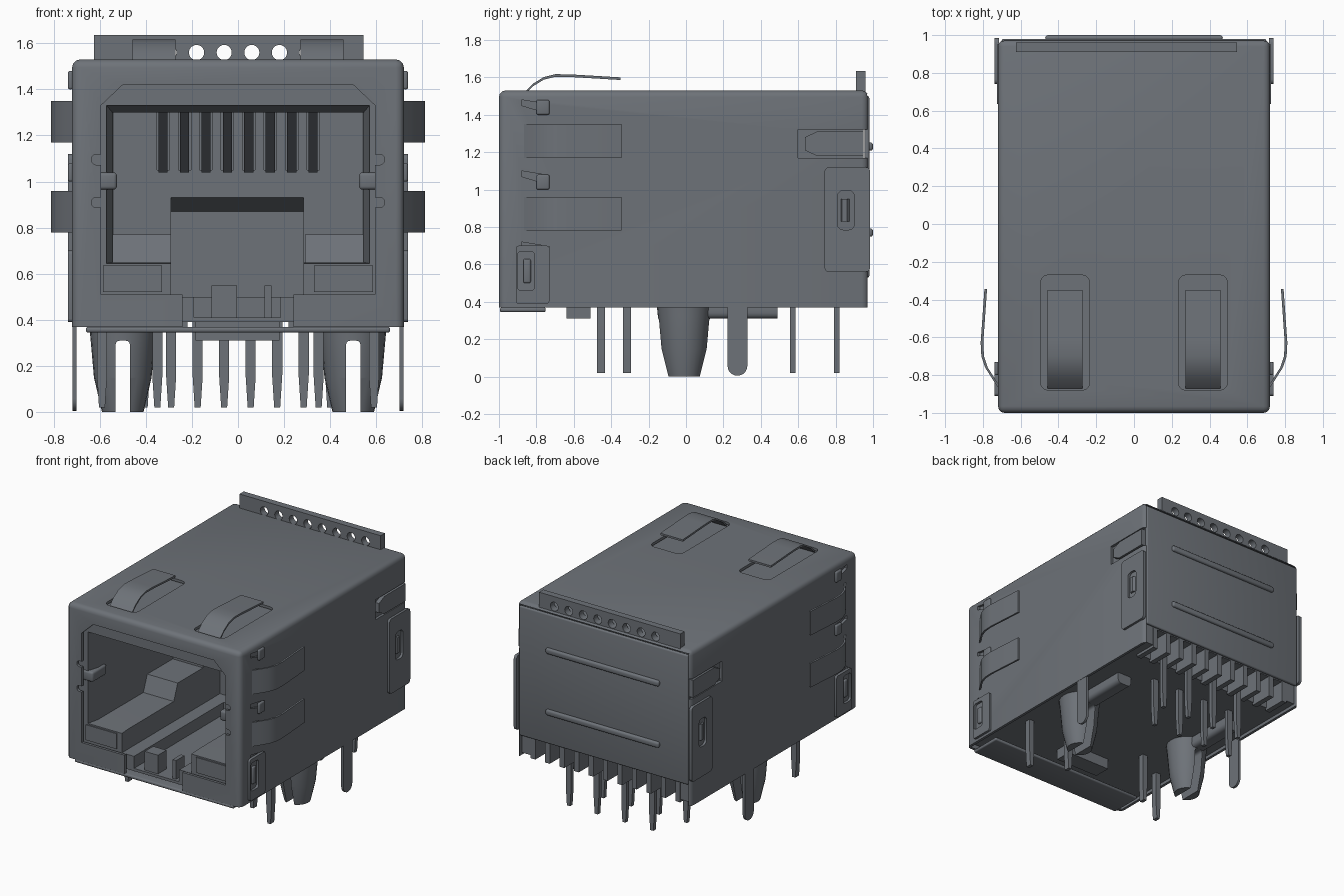
import bpy, bmesh, math

if "Cube" in bpy.data.objects:
    bpy.data.objects.remove(bpy.data.objects["Cube"], do_unlink=True)

steel = bpy.data.materials.new("slate_grey")
steel.use_nodes = True
COLOUR = (0.155, 0.17, 0.19, 1)
steel.diffuse_color = COLOUR
steel.node_tree.nodes["Principled BSDF"].inputs["Base Color"].default_value = COLOUR
parts = []


def finish(name, bm):
    bmesh.ops.recalc_face_normals(bm, faces=bm.faces)
    mesh = bpy.data.meshes.new(name)
    bm.to_mesh(mesh)
    bm.free()
    mesh.materials.append(steel)
    ob = bpy.data.objects.new(name, mesh)
    bpy.context.collection.objects.link(ob)
    parts.append(ob)
    return ob


def place(axis, a, b, w):
    return {"x": (w, a, b), "y": (a, w, b), "z": (a, b, w)}[axis]


def loft(name, axis, *sections):
    """Solid through matching outlines, each given as (position, points)."""
    bm = bmesh.new()
    rings = [[bm.verts.new(place(axis, a, b, w)) for a, b in pts] for w, pts in sections]
    n = len(rings[0])
    bm.faces.new(rings[0])
    bm.faces.new(rings[-1])
    for r, s in zip(rings, rings[1:]):
        for i in range(n):
            bm.faces.new((r[i], r[(i + 1) % n], s[(i + 1) % n], s[i]))
    return finish(name, bm)


def prism(name, axis, lo, hi, pts):
    return loft(name, axis, (lo, pts), (hi, pts))


def box(name, xr, yr, zr, bevel=0, axis=None):
    bm = bmesh.new()
    bmesh.ops.create_cube(bm, size=1)
    for v in bm.verts:
        v.co = [(r[0] + r[1]) / 2 + c * abs(r[1] - r[0]) for r, c in zip((xr, yr, zr), v.co)]
    if bevel:
        k = "xyz".find(axis) if axis else -1
        edges = [e for e in bm.edges
                 if k < 0 or abs(e.verts[0].co[k] - e.verts[1].co[k]) > 1e-5]
        bmesh.ops.bevel(bm, geom=edges, offset=bevel, segments=3, profile=0.5, affect="EDGES")
    return finish(name, bm)


def lathe(name, x, y, profile, sides=24):
    angles = [math.tau * i / sides for i in range(sides)]
    return loft(name, "z", *[(z, [(x + r * math.cos(a), y + r * math.sin(a)) for a in angles])
                             for r, z in profile])


def cut(ob, *cutters):
    bpy.context.view_layer.objects.active = ob
    for c in cutters:
        mod = ob.modifiers.new("cut", "BOOLEAN")
        mod.operation, mod.solver, mod.object = "DIFFERENCE", "EXACT", c
        bpy.ops.object.modifier_apply(modifier=mod.name)
        parts.remove(c)
        bpy.data.objects.remove(c, do_unlink=True)
    return ob


def ribbon(name, axis, lo, hi, path, thick=0.014):
    """Bent sheet strip: the path thickened along its second coordinate."""
    return prism(name, axis, lo, hi, path + [(a, b - thick) for a, b in reversed(path)])


def rect(w, lo, hi):
    return [(-w, lo), (w, lo), (w, hi), (-w, hi)]


def span(c, half):
    return (c - half, c + half)


# Metal shell, open at the back and underneath
shell = box("shield_shell", (-0.72, 0.72), (-1, 0.975), (0.2, 1.53), 0.035)
opening = [(-0.595, 0.51), (-0.24, 0.51), (-0.24, 0.37), (0.24, 0.37), (0.24, 0.51),
           (0.595, 0.51), (0.595, 1.33), (0.5, 1.42), (-0.5, 1.42), (-0.595, 1.33)]
cut(shell,
    box("c", (-0.7, 0.7), (-0.98, 1.2), (0.1, 1.51)),
    box("c", (-1, 1), (-1.2, 1.2), (0.1, 0.37)),
    prism("c", "y", -1.1, -0.9, opening))
for z in (0.91, 1.095):
    cut(shell, box("c", (-0.635, 0.635), (-1.1, -0.95), span(z, 0.022), 0.018, "y"))
for s in (-1, 1):
    cut(shell, box("c", span(s * 0.365, 0.13), (-0.88, -0.27), (1.505, 1.6), 0.04, "z"))
    # relief notches between the side fingers, and rear latch slot
    side = sorted((s * 0.69, s * 0.8))
    for z in (0.68, 1.06, 1.44):
        cut(shell, prism("c", "x", *side, [(-0.88, z + 0.04), (-0.73, z + 0.015),
                                           (-0.73, z - 0.035), (-0.88, z + 0.01)]))
    cut(shell, prism("c", "x", *side, [(0.6, 1.17), (1.1, 1.17), (1.1, 1.32), (0.6, 1.32)]))
box("front_bottom_lip", (-0.66, 0.66), (-0.995, -0.75), (0.345, 0.37), 0.01)

# Inner housing with plug cavity, latch channel and rear pin bay
housing = box("housing", (-0.695, 0.695), (-0.96, 0.95), (0.39, 1.495))
cut(housing,
    loft("c", "y", (-1.1, rect(0.57, 0.645, 1.33)), (-0.955, rect(0.57, 0.645, 1.33)),
         (-0.88, rect(0.545, 0.65, 1.3)), (0, rect(0.54, 0.65, 1.3))),
    prism("c", "x", -0.29, 0.285, [(-1.1, 0.5), (0.2, 0.5), (0.2, 0.87), (0, 0.93), (-1.1, 0.93)]),
    box("c", (-0.19, 0.185), (-1.1, 0.1), (0.41, 0.6)),
    box("c", (-0.61, 0.61), (0.78, 1.1), (0.3, 0.53)))
for i in range(8):
    x = -0.325 + i * 0.093
    cut(housing, box("c", span(x, 0.027), (-0.6, 0.06), (1.05, 1.4)))
    prism("contact_wire", "x", x - 0.02, x + 0.02,
          [(-0.55, 1.32), (-0.1, 1.04), (-0.06, 1.05), (-0.48, 1.34)])
for s in (-1, 1):
    prism("cavity_step", "x", *sorted((s * 0.29, s * 0.55)),
          [(-0.35, 0.64), (-0.3, 0.77), (0.01, 0.77), (0.01, 0.64)])
    box("grounding_nub", sorted((s * 0.525, s * 0.62)), (-0.97, -0.8), (0.965, 1.04), 0.015)
    box("ledge_panel", sorted((s * 0.33, s * 0.585)), (-0.968, -0.95), (0.52, 0.635))
for x, w in ((-0.06, 0.055), (0.13, 0.015)):
    box("latch_post", span(x, w), (-0.94, -0.84), (0.4, 0.55))
box("bottom_front_rib", (-0.185, 0.18), (-0.64, -0.51), (0.31, 0.4))
for i in range(11):
    box("rear_comb_tooth", span(-0.6 + i * 0.12, 0.02), (0.77, 0.955), (0.37, 0.54))

# Back plate with two pressed ridges
box("back_plate", (-0.7, 0.7), (0.955, 0.98), (0.53, 1.5), 0.01)
for z in (0.77, 1.23):
    box("back_ridge", (-0.47, 0.47), (0.97, 1), span(z, 0.022), 0.014)

# Perforated carrier strip on the top rear edge
strip = box("carrier_strip", (-0.625, 0.545), (0.91, 0.96), (1.5, 1.635))
for i in range(8):
    x = -0.42 + i * 0.12
    ring = [(x + 0.033 * math.cos(math.tau * k / 20), 1.56 + 0.033 * math.sin(math.tau * k / 20))
            for k in range(20)]
    cut(strip, prism("c", "y", 0.8, 1.1, ring))

for s in (-1, 1):
    # Top and side spring fingers
    ribbon("top_spring", "x", *span(s * 0.365, 0.093),
           [(-0.87, 1.515), (-0.82, 1.565), (-0.76, 1.602), (-0.7, 1.617), (-0.62, 1.616),
            (-0.35, 1.6)])
    for z in (0.87, 1.26):
        path = [(-0.88, 0.71), (-0.82, 0.75), (-0.76, 0.788), (-0.7, 0.808), (-0.63, 0.812),
                (-0.345, 0.792)]
        outline = path + [(y, x - 0.014) for y, x in reversed(path)]
        prism("side_spring", "z", z - 0.09, z + 0.09, [(s * x, y) for y, x in outline])

    # Rear side flap with snap window
    flap = box("rear_side_flap", sorted((s * 0.715, s * 0.738)), (0.74, 0.985), (0.56, 1.12),
               0.025, "x")
    cut(flap, box("c", sorted((s * 0.6, s * 0.9)), (0.81, 0.9), (0.785, 0.995), 0.03, "x"))
    prism("snap_tab", "z", 0.83, 0.95, [(s * 0.7, 0.82), (s * 0.735, 0.835), (s * 0.735, 0.86),
                                        (s * 0.7, 0.89)])
    prism("rear_latch_tongue", "x", *sorted((s * 0.695, s * 0.725)),
          [(0.635, 1.21), (0.7, 1.18), (0.95, 1.18), (0.95, 1.31), (0.7, 1.31), (0.635, 1.28)])

    # Front side clip with its window
    clip = box("front_side_clip", sorted((s * 0.715, s * 0.738)), (-0.91, -0.73), (0.39, 0.7),
               0.015, "x")
    cut(clip, box("c", sorted((s * 0.6, s * 0.9)), (-0.9, -0.81), (0.46, 0.67), 0.02, "x"))
    box("clip_tab", sorted((s * 0.7, s * 0.735)), (-0.87, -0.83), (0.5, 0.63), 0.01)
    for z in (1.04, 1.44):
        box("front_side_finger", sorted((s * 0.715, s * 0.738)), (-0.8, -0.73), span(z, 0.04), 0.01)

    # Split board peg, rod behind it and rounded shield pin
    peg = lathe("board_peg", s * 0.5, -0.01, [(0.148, 0.4), (0.14, 0.32), (0.125, 0.15), (0.09, 0)])
    cut(peg, box("c", span(s * 0.5, 0.032), (-0.3, 0.3), (-0.1, 0.31), 0.02, "y"))
    box("peg_rod", span(s * 0.5, 0.06), (0.05, 0.49), (0.31, 0.41), 0.03, "y")
    end = [(0.275 + 0.053 * math.cos(a), 0.058 - 0.053 * math.sin(a))
           for a in [math.pi * k / 10 for k in range(11)]]
    prism("shield_pin", "x", *sorted((s * 0.7, s * 0.718)), end + [(0.222, 0.45), (0.328, 0.45)])


# Signal and lamp pins
def pin(name, x, y, top, half_depth):
    prism(name, "y", y - half_depth, y + half_depth,
          [(x - 0.022, top), (x - 0.022, 0.16), (x - 0.013, 0.02),
           (x + 0.013, 0.02), (x + 0.022, 0.16), (x + 0.022, top)])


for i in range(4):
    pin("signal_pin_rear", -0.29 + i * 0.23, 0.805, 0.56, 0.015)
    pin("signal_pin_front", -0.405 + i * 0.23, 0.57, 0.42, 0.015)
for s in (-1, 1):
    pin("lamp_pin_outer", s * 0.59, -0.455, 0.42, 0.022)
    pin("lamp_pin_inner", s * 0.35, -0.315, 0.42, 0.022)

# Smooth the rounded surfaces, keep the edges sharp
bpy.ops.object.select_all(action="DESELECT")
for ob in parts:
    ob.select_set(True)
bpy.context.view_layer.objects.active = shell
bpy.ops.object.shade_smooth_by_angle(angle=math.radians(35))
